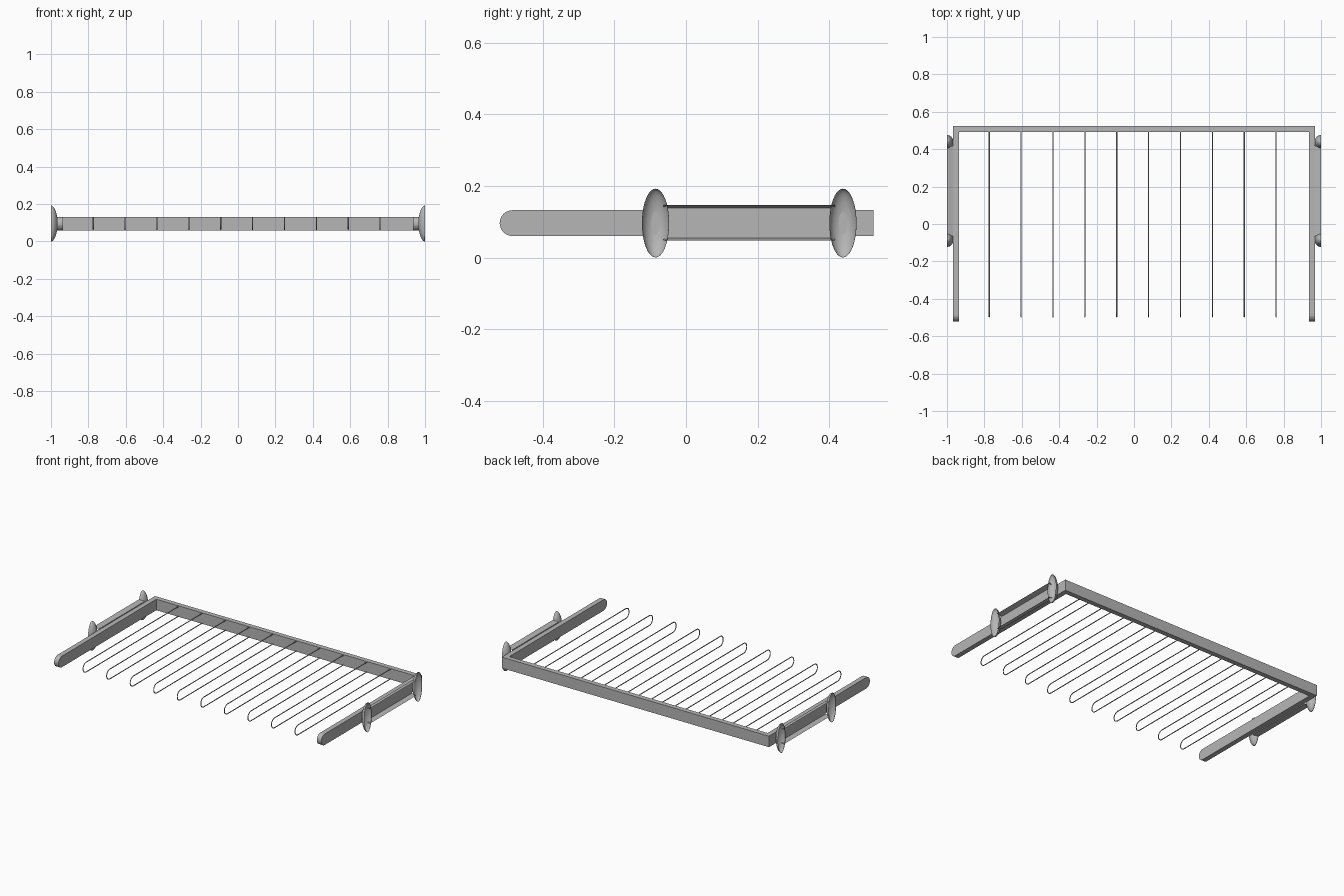
import bpy, bmesh, math
from mathutils import Matrix, Vector

cube = bpy.data.objects.get("Cube")
if cube:
    bpy.data.objects.remove(cube, do_unlink=True)

MID_Z = 0.096        # height of the frame's centre line
HALF_H = 0.036       # half height of the frame bars
OUTER, INNER = 0.967, 0.935
BACK, FRONT = 0.523, -0.52
CUP_Y = (-0.085, 0.438)

grey = bpy.data.materials.new("light_grey")
grey.use_nodes = True
colour = (0.47, 0.47, 0.47, 1)
grey.diffuse_color = colour
grey.node_tree.nodes["Principled BSDF"].inputs["Base Color"].default_value = colour


def add_object(name, mesh):
    mesh.materials.clear()
    mesh.materials.append(grey)
    obj = bpy.data.objects.new(name, mesh)
    bpy.context.collection.objects.link(obj)
    return obj


def from_bmesh(name, bm, smooth=False):
    for face in bm.faces:
        face.smooth = smooth
    mesh = bpy.data.meshes.new(name)
    bm.to_mesh(mesh)
    bm.free()
    return add_object(name, mesh)


def sweep(name, points, direction, closed=True):
    """Extrude a solid profile, or an open strip, along a direction."""
    bm = bmesh.new()
    verts = [bm.verts.new(p) for p in points]
    if closed:
        geom = bmesh.ops.extrude_face_region(bm, geom=[bm.faces.new(verts)])["geom"]
    else:
        edges = [bm.edges.new(pair) for pair in zip(verts, verts[1:])]
        geom = bmesh.ops.extrude_edge_only(bm, edges=edges)["geom"]
    moved = [g for g in geom if isinstance(g, bmesh.types.BMVert)]
    bmesh.ops.translate(bm, verts=moved, vec=direction)
    bmesh.ops.recalc_face_normals(bm, faces=bm.faces)
    return from_bmesh(name, bm)


def half_round(y, radius, steps):
    """Points from the top around the front to the bottom, as (y, z)."""
    return [(y - radius * math.sin(math.pi * i / steps),
             MID_Z + radius * math.cos(math.pi * i / steps)) for i in range(steps + 1)]


# Back bar
low, high = MID_Z - HALF_H, MID_Z + HALF_H
bar_y = BACK - 0.032
sweep("back_bar", [(-OUTER, bar_y, low), (-OUTER, BACK, low),
                   (-OUTER, BACK, high), (-OUTER, bar_y, high)], (2 * OUTER, 0, 0))

for side, s in (("left", 1), ("right", -1)):
    # Side arm with a rounded front end
    outline = [(bar_y, high)] + half_round(FRONT + HALF_H, HALF_H, 16) + [(bar_y, low)]
    arm = sweep(side + "_arm", [(s * INNER, y, z) for y, z in outline],
                (s * (OUTER - INNER), 0, 0))

    # Mounting channel, open to the outside
    rail = [(1.0, 0.147), (0.967, 0.138), (0.967, 0.054), (1.0, 0.048)]
    start, end = CUP_Y[0] + 0.022, CUP_Y[1] - 0.022
    sweep(side + "_rail", [(s * x, start, z) for x, z in rail],
          (0, end - start, 0), closed=False)

    # Hollow oval cups at both ends of the channel
    for place, y in zip(("front", "rear"), CUP_Y):
        bm = bmesh.new()
        bmesh.ops.create_uvsphere(bm, u_segments=32, v_segments=20, radius=1)
        bmesh.ops.transform(bm, verts=bm.verts, matrix=Matrix.Translation((s, y, MID_Z))
                            @ Matrix.Diagonal((0.035, 0.038, MID_Z, 1)))
        bmesh.ops.bisect_plane(bm, geom=bm.verts[:] + bm.edges[:] + bm.faces[:],
                               plane_co=(s, 0, 0), plane_no=(s, 0, 0), clear_outer=True)
        from_bmesh(f"{side}_{place}_cup", bm, smooth=True)

# Wire loops
for i in range(10):
    x = -0.774 + i * 0.1704
    path = [(0.495, MID_Z + 0.032)] + half_round(-0.464, 0.032, 12) + [(0.495, MID_Z - 0.032)]
    curve = bpy.data.curves.new("wire_path", "CURVE")
    curve.dimensions = "3D"
    curve.bevel_depth = 0.003
    curve.bevel_resolution = 1
    curve.use_fill_caps = True
    spline = curve.splines.new("POLY")
    spline.points.add(len(path) - 1)
    for point, (y, z) in zip(spline.points, path):
        point.co = (x, y, z, 1)
    helper = bpy.data.objects.new("wire_helper", curve)
    mesh = bpy.data.meshes.new_from_object(helper)
    bpy.data.objects.remove(helper)
    add_object(f"wire_loop_{i + 1}", mesh)
